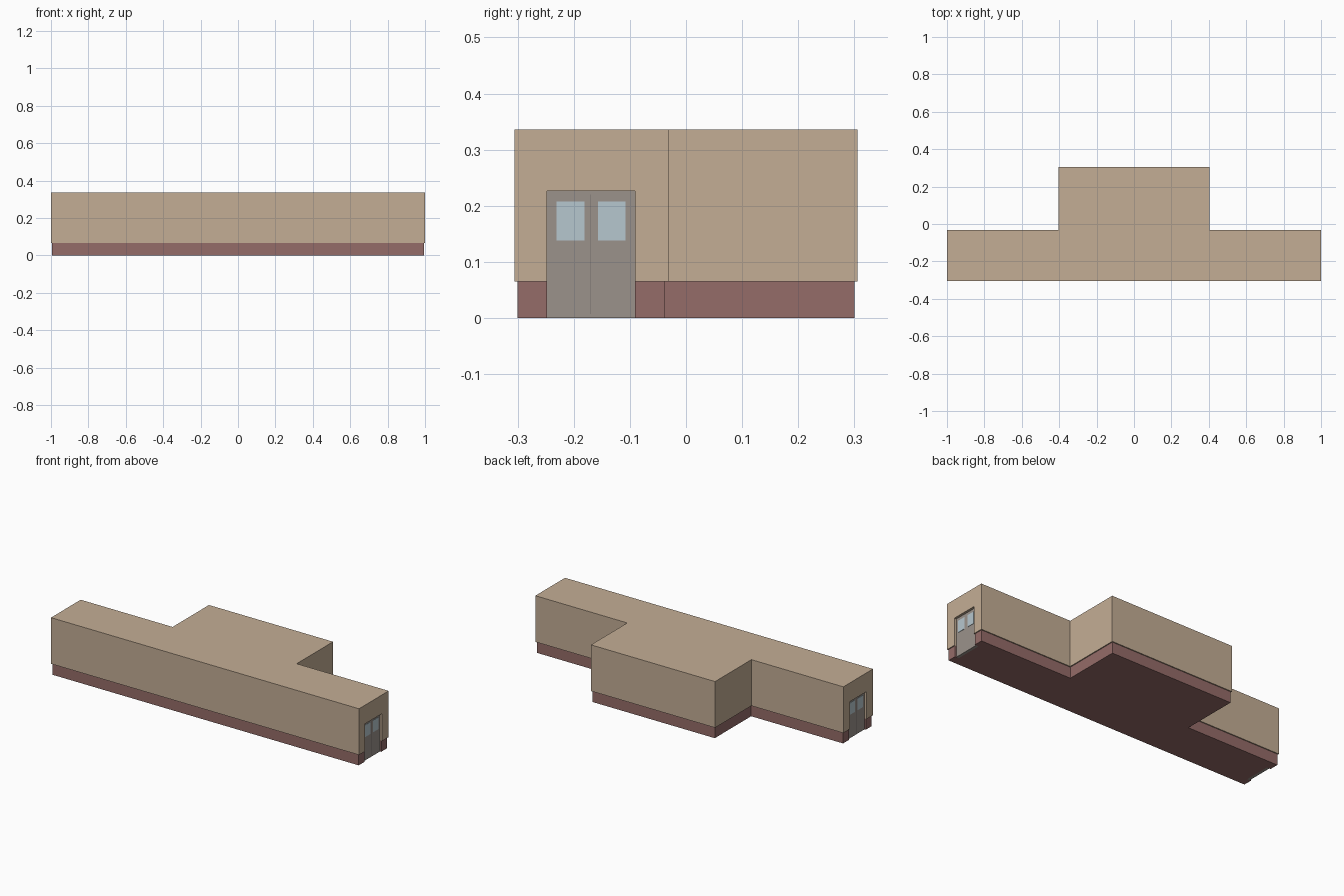
import bpy, bmesh

if "Cube" in bpy.data.objects:
    bpy.data.objects.remove(bpy.data.objects["Cube"])


def material(name, rgb):
    m = bpy.data.materials.new(name)
    m.diffuse_color = (*rgb, 1)
    m.use_nodes = True
    m.node_tree.nodes["Principled BSDF"].inputs["Base Color"].default_value = m.diffuse_color
    return m


TAN = material("tan_cladding", (0.55, 0.42, 0.30))
BRICK = material("red_base", (0.30, 0.15, 0.14))
GREY = material("door_grey", (0.33, 0.29, 0.26))
DARK = material("door_gap", (0.18, 0.16, 0.15))
GLASS = material("glass", (0.47, 0.57, 0.62))


def finish(bm, name, mat):
    bmesh.ops.recalc_face_normals(bm, faces=bm.faces)
    me = bpy.data.meshes.new(name)
    bm.to_mesh(me)
    bm.free()
    ob = bpy.data.objects.new(name, me)
    bpy.context.collection.objects.link(ob)
    if mat:
        me.materials.append(mat)
    return ob


def t_block(name, inset, z0, z1, mat):
    """T-shaped plan, shrunk by inset and extruded from z0 to z1."""
    i = inset
    half = [(1 - i, -0.306 + i), (1 - i, -0.031 - i),
            (0.403 - i, -0.031 - i), (0.403 - i, 0.306 - i)]
    plan = half + [(-x, y) for x, y in reversed(half)]
    bm = bmesh.new()
    face = bm.faces.new([bm.verts.new((x, y, z0)) for x, y in plan])
    ext = bmesh.ops.extrude_face_region(bm, geom=[face])
    for v in ext["geom"]:
        if isinstance(v, bmesh.types.BMVert):
            v.co.z = z1
    return finish(bm, name, mat)


def box(name, xs, ys, zs, mat=None):
    bm = bmesh.new()
    bmesh.ops.create_cube(bm, size=1)
    for v in bm.verts:
        v.co = [r[0] if c < 0 else r[1] for c, r in zip(v.co, (xs, ys, zs))]
    return finish(bm, name, mat)


# Building body: overhanging walls on a slightly inset base
walls = t_block("upper_walls", 0, 0.065, 0.336, TAN)
base = t_block("base_course", 0.006, 0, 0.065, BRICK)

# Recessed double doors at both ends
DOOR_Y = (-0.248, -0.091)
for side, s in (("right", 1), ("left", -1)):
    def xs(a, b):
        return sorted((s * a, s * b))

    cutter = box(side + "_door_cutter", xs(0.97, 1.1), DOOR_Y, (-0.1, 0.226))
    cutter.hide_render = True
    cutter.hide_viewport = True
    for ob in (walls, base):
        mod = ob.modifiers.new(side + "_doorway", 'BOOLEAN')
        mod.operation = 'DIFFERENCE'
        mod.solver = 'EXACT'
        mod.object = cutter

    box(side + "_door", xs(0.97, 0.986), DOOR_Y, (0, 0.226), GREY)
    box(side + "_door_gap", xs(0.98, 0.987), (-0.1705, -0.1690), (0.007, 0.22), DARK)
    for n, ys in (("front", (-0.231, -0.181)), ("back", (-0.157, -0.108))):
        box(f"{side}_{n}_window", xs(0.98, 0.988), ys, (0.138, 0.208), GLASS)
